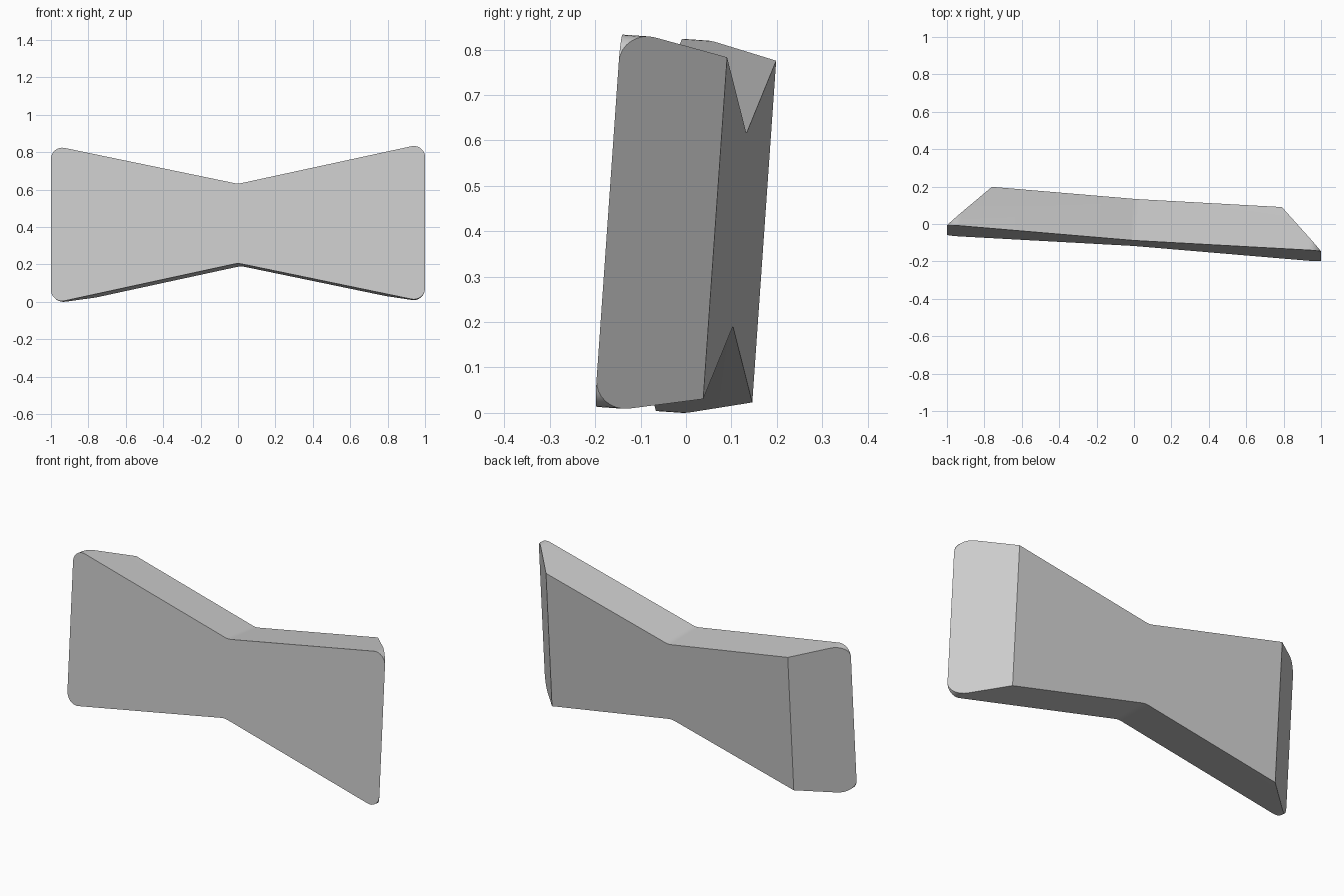
import bpy, bmesh
from math import radians, sin, tan
from mathutils import Vector, Matrix

cube = bpy.data.objects.get("Cube")
if cube:
    bpy.data.objects.remove(cube, do_unlink=True)

HALF_WIDTH = 1.0025     # front face
BACK_WIDTH = 0.777      # back face, after the slanted ends
DEPTH = 0.222
END, WAIST = 0.425, 0.2125   # half heights before rounding
STEPS = 8


def fillet(prev, corner, nxt, radius):
    """Points of an arc that rounds one corner of an outline."""
    u, v = (prev - corner).normalized(), (nxt - corner).normalized()
    half = u.angle(v) / 2
    reach = radius / tan(half)
    centre = corner + (u + v).normalized() * radius / sin(half)
    start = (corner + u * reach - centre).normalized()
    end = (corner + v * reach - centre).normalized()
    return [centre + start.slerp(end, i / STEPS) * radius for i in range(STEPS + 1)]


# Rounded bow-tie outline in x and z
corners = [(-HALF_WIDTH, -END), (0, -WAIST), (HALF_WIDTH, -END),
           (HALF_WIDTH, END), (0, WAIST), (-HALF_WIDTH, END)]
corners = [Vector(c) for c in corners]
outline = []
for i, corner in enumerate(corners):
    radius = 0.1 if corner.x == 0 else 0.06
    outline += fillet(corners[i - 1], corner, corners[(i + 1) % len(corners)], radius)

# Extruded body
bm = bmesh.new()
front = bm.faces.new([bm.verts.new((p.x, 0, p.y)) for p in outline])
result = bmesh.ops.extrude_face_region(bm, geom=[front], use_keep_orig=True)
back = [g for g in result["geom"] if isinstance(g, bmesh.types.BMVert)]
bmesh.ops.translate(bm, verts=back, vec=(0, DEPTH, 0))

# Slanted ends, narrowing towards the back
for side in (-1, 1):
    bmesh.ops.bisect_plane(
        bm, geom=bm.verts[:] + bm.edges[:] + bm.faces[:], dist=1e-5,
        plane_co=(side * HALF_WIDTH, 0, 0),
        plane_no=(side * DEPTH, HALF_WIDTH - BACK_WIDTH, 0), clear_outer=True)
    bmesh.ops.holes_fill(bm, edges=[e for e in bm.edges if e.is_boundary])
bmesh.ops.recalc_face_normals(bm, faces=bm.faces[:])

# Tilt back and turn slightly, then rest on the ground
tilt = Matrix.Rotation(radians(-4), 4, 'X') @ Matrix.Rotation(radians(-4), 4, 'Z')
bmesh.ops.transform(bm, matrix=tilt, verts=bm.verts[:])
low = [min(v.co[k] for v in bm.verts) for k in range(3)]
high = [max(v.co[k] for v in bm.verts) for k in range(3)]
shift = Vector([-(a + b) / 2 for a, b in zip(low, high)])
shift.z = -low[2]
bmesh.ops.translate(bm, verts=bm.verts[:], vec=shift)

mesh = bpy.data.meshes.new("bow_tie_block")
bm.to_mesh(mesh)
bm.free()
block = bpy.data.objects.new("bow_tie_block", mesh)
bpy.context.collection.objects.link(block)

# Plain grey
grey = bpy.data.materials.new("light_grey")
grey.use_nodes = True
colour = (0.6, 0.6, 0.6, 1)
grey.diffuse_color = colour
grey.node_tree.nodes["Principled BSDF"].inputs["Base Color"].default_value = colour
mesh.materials.append(grey)

bpy.ops.object.select_all(action='DESELECT')
block.select_set(True)
bpy.context.view_layer.objects.active = block
bpy.ops.object.shade_smooth_by_angle(angle=radians(30))
